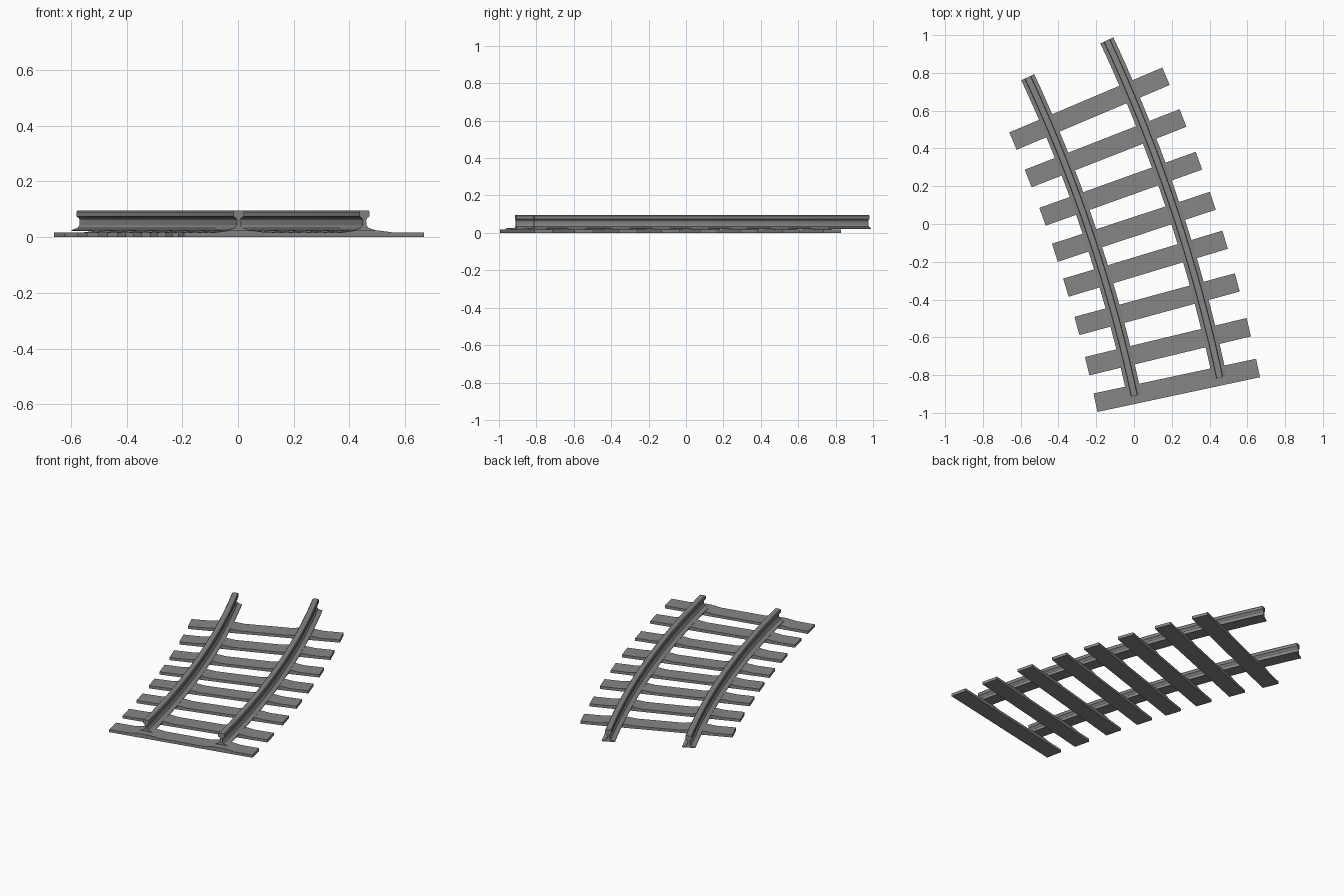
import bpy, bmesh
from math import sin, cos, radians
from mathutils import Vector, Matrix

cube = bpy.data.objects.get("Cube")
if cube:
    bpy.data.objects.remove(cube, do_unlink=True)

steel = bpy.data.materials.new("steel_grey")
steel.use_nodes = True
GREY = (0.24, 0.24, 0.24, 1)
steel.diffuse_color = GREY
bsdf = steel.node_tree.nodes["Principled BSDF"]
bsdf.inputs["Base Color"].default_value = GREY
bsdf.inputs["Roughness"].default_value = 0.8

# Track centre line: a gentle arc
START = Vector((0.228, -0.862, 0))
LENGTH = 1.835
A0, A1 = radians(12), radians(25)
RADIUS = LENGTH / (A1 - A0)
HALF_GAUGE = 0.231


def frame(s):
    """Matrix at arc length s: local x across the track, local y along it."""
    a = A0 + s / RADIUS
    pos = START + RADIUS * Vector((cos(a) - cos(A0), sin(a) - sin(A0), 0))
    return Matrix.Translation(pos) @ Matrix.Rotation(a, 4, 'Z')


def loft(name, profile, frames):
    """Sweep a closed (x, z) profile through a list of frames and cap it."""
    bm = bmesh.new()
    rings = [[bm.verts.new(m @ Vector((x, 0, z))) for x, z in profile] for m in frames]
    n = len(profile)
    for a, b in zip(rings, rings[1:]):
        for i in range(n):
            j = (i + 1) % n
            bm.faces.new((a[i], a[j], b[j], b[i]))
    bm.faces.new(rings[0])
    bm.faces.new(rings[-1])
    bmesh.ops.recalc_face_normals(bm, faces=bm.faces[:])
    mesh = bpy.data.meshes.new(name)
    bm.to_mesh(mesh)
    bm.free()
    mesh.materials.append(steel)
    obj = bpy.data.objects.new(name, mesh)
    bpy.context.collection.objects.link(obj)
    return obj


def mirrored(half):
    return half + [(-x, z) for x, z in reversed(half)]


# Rails: flat foot, thin web, thick head
rail_half = [(0.038, 0.022), (0.038, 0.026), (0.014, 0.034), (0.007, 0.044),
             (0.006, 0.062), (0.010, 0.069), (0.019, 0.075), (0.019, 0.091),
             (0.015, 0.096)]
STEPS = 24
for label, side in (("right_rail", -1), ("left_rail", 1)):
    shift = Matrix.Translation((side * HALF_GAUGE, 0, 0))
    path = [frame(LENGTH * i / STEPS) @ shift for i in range(STEPS + 1)]
    rail = loft(label, mirrored(rail_half), path)
    bpy.ops.object.select_all(action='DESELECT')
    rail.select_set(True)
    bpy.context.view_layer.objects.active = rail
    bpy.ops.object.shade_smooth_by_angle(angle=radians(30))

# Sleepers: thin planks rising slightly to a seat under each rail
sleeper_half = [(0.44, 0), (0.44, 0.017), (0.328, 0.017), (0.268, 0.025),
                (0.194, 0.025), (0.137, 0.017)]
spacings = [0.008, 0.21, 0.232, 0.223, 0.205, 0.213, 0.229, 0.226]
s = 0
for i, gap in enumerate(spacings):
    s += gap
    ends = [frame(s) @ Matrix.Translation((0, y, 0)) for y in (-0.05, 0.05)]
    loft(f"sleeper_{i + 1}", mirrored(sleeper_half), ends)
